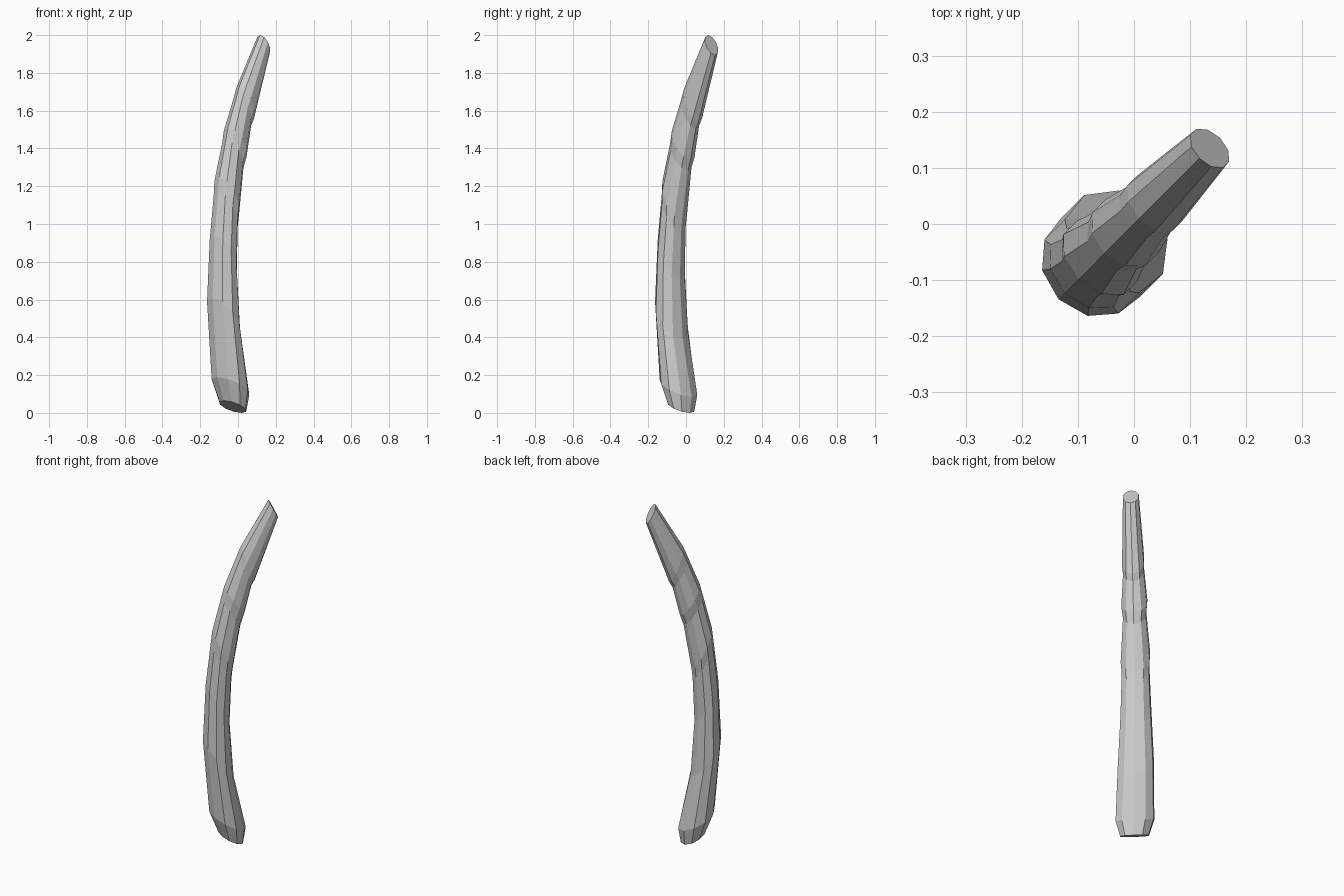
import bpy, math
from mathutils import Vector

if "Cube" in bpy.data.objects:
    bpy.data.objects.remove(bpy.data.objects["Cube"])

SIDES = 10
ALONG = Vector((1, 1, 0)).normalized()    # bending direction
ACROSS = Vector((1, -1, 0)).normalized()  # sideways direction

# Tilted rings: (outer side d, z), (inner side d, z), half width
rings = [
    ((-.105, .065), (.028, .0), .074),
    ((-.155, .19), (.042, .085), .099),
    ((-.19, .61), (-.024, .39), .093),
    ((-.175, .94), (-.046, .71), .079),
    ((-.14, 1.25), (-.030, 1.02), .076),
    ((-.075, 1.51), (.033, 1.34), .067),
    ((.013, 1.735), (.092, 1.54), .057),
    ((.165, 2.0), (.217, 1.895), .041),
]
# Shallow creases just under the upper joints: ring index, half width, pull-in
creases = {3: (.071, .003), 4: (.060, .008), 5: (.054, .009)}


def ring_points(outer, inner, half):
    cd, cz = (outer[0] + inner[0]) / 2, (outer[1] + inner[1]) / 2
    rd, rz = (inner[0] - outer[0]) / 2, (inner[1] - outer[1]) / 2
    pts = []
    for k in range(SIDES):
        a = 2 * math.pi * k / SIDES
        c, s = math.cos(a), math.sin(a) / math.sin(math.radians(72))
        pts.append(ALONG * (cd + rd * c) + ACROSS * (half * s)
                   + Vector((0, 0, cz + rz * c)))
    return pts


def mix(p, q, t):
    return tuple(a + (b - a) * t for a, b in zip(p, q))


# Full list of sections from bottom to top
sections = []
for i, (outer, inner, half) in enumerate(rings):
    sections.append((outer, inner, half))
    if i in creases:
        w, pull = creases[i]
        o2, n2, _ = rings[i + 1]
        o, n = mix(outer, o2, .75), mix(inner, n2, .82)
        sections.append((o, (n[0] - pull, n[1]), w))

# Skin the sections and cap both ends
verts, faces = [], []
for s in sections:
    verts += ring_points(*s)
for r in range(len(sections) - 1):
    for k in range(SIDES):
        a, b = r * SIDES + k, r * SIDES + (k + 1) % SIDES
        faces.append((a, a + SIDES, b + SIDES, b))
faces.append(tuple(range(SIDES)))
top = (len(sections) - 1) * SIDES
faces.append(tuple(top + k for k in reversed(range(SIDES))))

mesh = bpy.data.meshes.new("curved_stem")
mesh.from_pydata([tuple(v) for v in verts], [], faces)
stem = bpy.data.objects.new("curved_stem", mesh)
bpy.context.collection.objects.link(stem)

# Outward normals
import bmesh
bm = bmesh.new()
bm.from_mesh(mesh)
bmesh.ops.recalc_face_normals(bm, faces=bm.faces)
bm.to_mesh(mesh)
bm.free()
